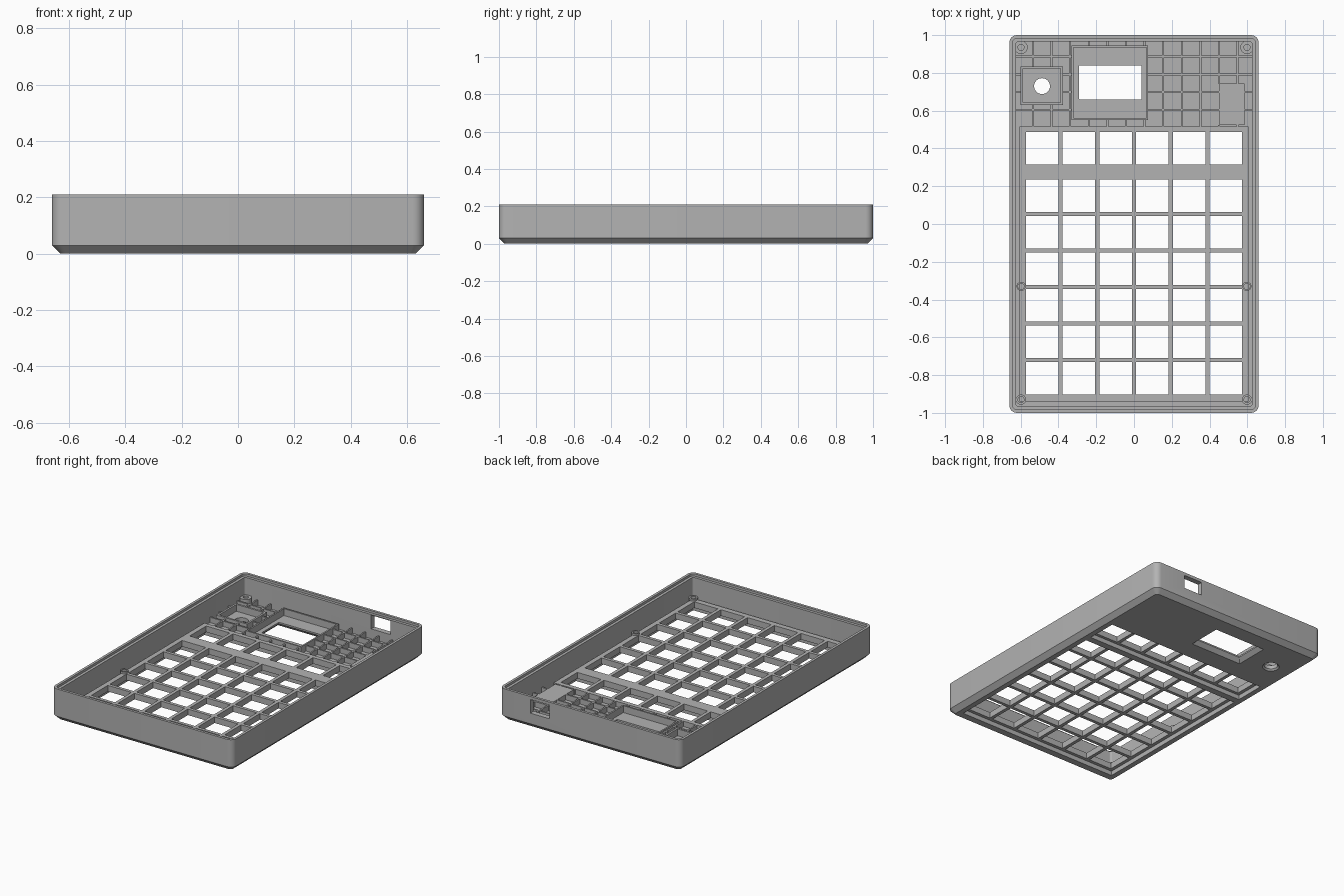
import bpy, bmesh, math
from mathutils import Matrix, Vector

cube = bpy.data.objects.get("Cube")
if cube:
    bpy.data.objects.remove(cube, do_unlink=True)

GRAY = (0.45, 0.45, 0.45, 1)
gray = bpy.data.materials.new("plain gray")
gray.use_nodes = True
gray.diffuse_color = GRAY
gray.node_tree.nodes["Principled BSDF"].inputs["Base Color"].default_value = GRAY

FLOOR, DECK, RIM = 0.035, 0.07, 0.21


def finish(name, bm):
    bmesh.ops.recalc_face_normals(bm, faces=bm.faces)
    mesh = bpy.data.meshes.new(name)
    bm.to_mesh(mesh)
    bm.free()
    obj = bpy.data.objects.new(name, mesh)
    mesh.materials.append(gray)
    bpy.context.collection.objects.link(obj)
    return obj


def add_box(bm, x0, x1, y0, y1, z0, z1):
    size = Matrix.Diagonal((x1 - x0, y1 - y0, z1 - z0, 1))
    mid = Matrix.Translation(((x0 + x1) / 2, (y0 + y1) / 2, (z0 + z1) / 2))
    bmesh.ops.create_cube(bm, size=1, matrix=mid @ size)


def loft(bm, loops):
    """Skin a list of point loops and cap both ends."""
    rings = [[bm.verts.new(p) for p in loop] for loop in loops]
    n = len(rings[0])
    for a, b in zip(rings, rings[1:]):
        for i in range(n):
            bm.faces.new((a[i], a[(i + 1) % n], b[(i + 1) % n], b[i]))
    bm.faces.new(rings[0][::-1])
    bm.faces.new(rings[-1])


def rounded(hx, hy, r, z, cx=0, cy=0, steps=6):
    points = []
    for k, (sx, sy) in enumerate(((1, 1), (-1, 1), (-1, -1), (1, -1))):
        for i in range(steps + 1):
            a = math.pi / 2 * (k + i / steps)
            points.append(Vector((cx + sx * (hx - r) + r * math.cos(a),
                                  cy + sy * (hy - r) + r * math.sin(a), z)))
    return points


def circle(cx, cy, r, z, n=32):
    return [Vector((cx + r * math.cos(2 * math.pi * i / n),
                    cy + r * math.sin(2 * math.pi * i / n), z)) for i in range(n)]


def cut(obj, bm):
    cutter = finish("cutter", bm)
    cutter.hide_render = True
    mod = obj.modifiers.new("cut", "BOOLEAN")
    mod.operation, mod.solver, mod.object = "DIFFERENCE", "EXACT", cutter
    activate(obj)
    bpy.ops.object.modifier_apply(modifier=mod.name)
    bpy.data.objects.remove(cutter, do_unlink=True)


def activate(obj):
    bpy.ops.object.select_all(action="DESELECT")
    obj.select_set(True)
    bpy.context.view_layer.objects.active = obj


# Case shell: chamfered base, stepped rim, open top
bm = bmesh.new()
loft(bm, [rounded(0.63, 0.97, 0.02, 0), rounded(0.66, 1.0, 0.04, 0.03),
          rounded(0.66, 1.0, 0.04, RIM), rounded(0.643, 0.983, 0.025, RIM),
          rounded(0.643, 0.983, 0.025, 0.195), rounded(0.625, 0.965, 0.012, 0.195),
          rounded(0.625, 0.965, 0.012, FLOOR)])
shell = finish("case_shell", bm)

# Openings: key pockets, display window, knob hole, cable port
bm = bmesh.new()
add_box(bm, -0.595, 0.595, 0.295, 0.5, -0.1, 0.1)
add_box(bm, -0.595, 0.595, -0.925, 0.25, -0.1, 0.1)
WX, WY = -0.125, 0.75
loft(bm, [rounded(0.195, 0.12, 0.002, -0.005, WX, WY, 1),
          rounded(0.165, 0.09, 0.002, 0.025, WX, WY, 1),
          rounded(0.165, 0.09, 0.002, 0.1, WX, WY, 1)])
KX, KY = -0.487, 0.73
loft(bm, [circle(KX, KY, 0.056, -0.004), circle(KX, KY, 0.042, 0.01),
          circle(KX, KY, 0.042, 0.1)])
add_box(bm, 0.295, 0.435, 0.9, 1.1, 0.1, 0.19)
cut(shell, bm)
activate(shell)
bpy.ops.object.shade_smooth_by_angle(angle=math.radians(30))

# Key plate with a grid of square openings
bm = bmesh.new()
add_box(bm, -0.605, 0.605, -0.94, 0.515, 0.03, DECK)
plate = finish("key_plate", bm)
bm = bmesh.new()
rows = [0.4] + [0.15 - 0.1935 * i for i in range(6)]
for y in rows:
    for i in range(6):
        x = (i - 2.5) * 0.1945
        add_box(bm, x - 0.086, x + 0.086, y - 0.086, y + 0.086, 0, 0.1)
cut(plate, bm)

# Areas of the upper bay kept free of ribs: display, knob, side pad
display_bay = (-0.33, 0.075, 0.55, 0.945)
knob_bay = (-0.6, -0.375, 0.63, 0.835)
pad_bay = (0.45, 0.585, 0.525, 0.745)
bays = (display_bay, knob_bay, pad_bay)


def open_spans(start, end, blocked):
    spans = []
    for a, b in sorted(blocked):
        if a > start:
            spans.append((start, a))
        start = max(start, b)
    if end > start:
        spans.append((start, end))
    return spans


# Stiffening ribs
bm = bmesh.new()
T = 0.005
for i in range(12):
    x = -0.535 + 0.0985 * i
    blocked = [(b[2], b[3]) for b in bays if b[0] < x < b[1]]
    for a, b in open_spans(0.515, 0.967, blocked):
        add_box(bm, x - T, x + T, a, b, 0.03, DECK)
for i in range(4):
    y = 0.605 + 0.0937 * i
    blocked = [(b[0], b[1]) for b in bays if b[2] < y < b[3]]
    for a, b in open_spans(-0.627, 0.627, blocked):
        add_box(bm, a, b, y - T, y + T, 0.03, DECK)
finish("stiffening_ribs", bm)


# Raised frames around the display and knob
def frame(name, bay, t, top):
    x0, x1, y0, y1 = bay
    bm = bmesh.new()
    add_box(bm, x0, x1, y0, y1, 0.03, top)
    obj = finish(name, bm)
    bm = bmesh.new()
    add_box(bm, x0 + t, x1 - t, y0 + t, y1 - t, 0, 0.2)
    cut(obj, bm)


frame("display_frame", display_bay, 0.01, 0.08)
frame("knob_frame", knob_bay, 0.013, 0.08)

# Side pad
bm = bmesh.new()
add_box(bm, *pad_bay, 0.03, DECK)
finish("side_pad", bm)

# Screw bosses, mirrored left and right
for label, y, r in (("back", 0.935, 0.035), ("middle", -0.33, 0.024), ("front", -0.93, 0.027)):
    for side, s in (("left", 1), ("right", -1)):
        x, hole = s * 0.598, 0.016
        bm = bmesh.new()
        loft(bm, [circle(x, y, r, 0.03), circle(x, y, r, 0.082),
                  circle(x, y, hole, 0.082), circle(x, y, hole, 0.045)])
        boss = finish(f"screw_boss_{label}_{side}", bm)
        activate(boss)
        bpy.ops.object.shade_smooth_by_angle(angle=math.radians(30))
